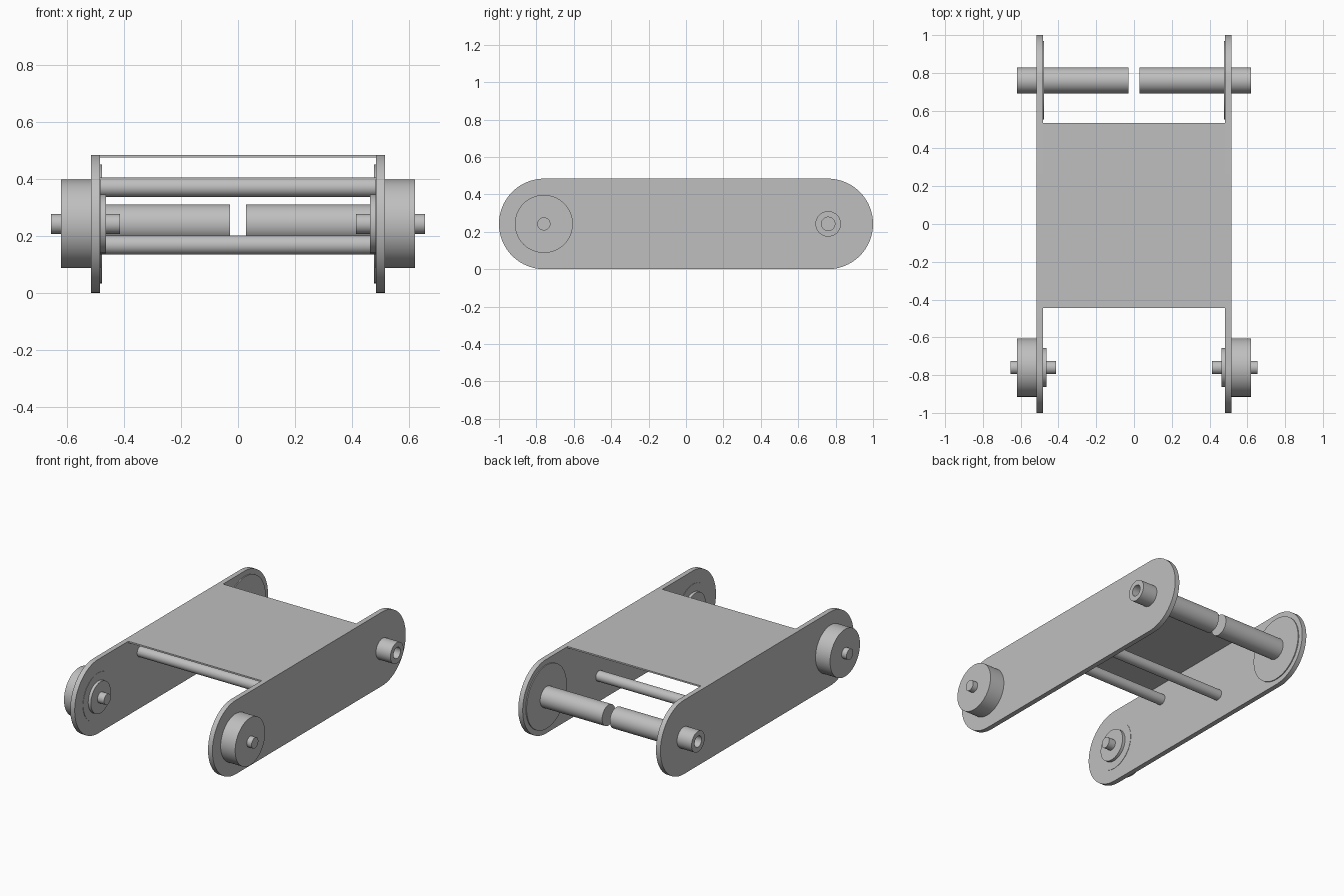
import bpy, bmesh
from math import sin, cos, pi, radians

cube = bpy.data.objects.get("Cube")
if cube:
    bpy.data.objects.remove(cube, do_unlink=True)

grey = bpy.data.materials.new("plain grey")
grey.use_nodes = True
grey.diffuse_color = (0.52, 0.52, 0.52, 1)
grey.node_tree.nodes["Principled BSDF"].inputs["Base Color"].default_value = grey.diffuse_color

HALF, RADIUS, THICK = 0.76, 0.242, 0.032   # side plate: end centre, end radius, thickness
INNER = 0.483                              # inner face of the side plates
AXIS_Z = RADIUS


def finish(name, bm):
    bmesh.ops.recalc_face_normals(bm, faces=bm.faces)
    mesh = bpy.data.meshes.new(name)
    bm.to_mesh(mesh)
    bm.free()
    mesh.materials.append(grey)
    obj = bpy.data.objects.new(name, mesh)
    bpy.context.collection.objects.link(obj)
    bpy.ops.object.select_all(action='DESELECT')
    obj.select_set(True)
    bpy.context.view_layer.objects.active = obj
    bpy.ops.object.shade_smooth_by_angle(angle=radians(30))


def lathe(name, profile, y, z=AXIS_Z, side=1, steps=64):
    """Turn (x, radius) points about an axis along x and cap both ends."""
    bm = bmesh.new()
    rings = []
    for x, r in profile:
        angles = [2 * pi * i / steps for i in range(steps)]
        rings.append([bm.verts.new((side * x, y + r * cos(a), z + r * sin(a))) for a in angles])
    for a, b in zip(rings, rings[1:]):
        for i in range(steps):
            j = (i + 1) % steps
            bm.faces.new((a[i], a[j], b[j], b[i]))
    bm.faces.new(rings[0])
    bm.faces.new(rings[-1])
    finish(name, bm)


def side_plate(name, side):
    """Upright plate with fully rounded ends."""
    bm = bmesh.new()
    steps = 48
    outline = []
    for end in (1, -1):
        for i in range(steps + 1):
            a = -pi / 2 + pi * i / steps
            outline.append((end * (HALF - 0.002 + RADIUS * cos(a)), AXIS_Z + end * RADIUS * sin(a)))
    face = bm.faces.new([bm.verts.new((side * INNER, y, z)) for y, z in outline])
    out = bmesh.ops.extrude_face_region(bm, geom=[face])
    moved = [v for v in out["geom"] if isinstance(v, bmesh.types.BMVert)]
    bmesh.ops.translate(bm, verts=moved, vec=(side * THICK, 0, 0))
    finish(name, bm)


for label, s in (("left", 1), ("right", -1)):
    side_plate(label + "_side_plate", s)
    # front drive: drum, inner boss and through axle
    lathe(label + "_drum", [(INNER - 0.002, 0.155), (0.62, 0.155)], -HALF, side=s)
    lathe(label + "_boss", [(0.462, 0.103), (INNER, 0.103)], -HALF, side=s)
    lathe(label + "_axle", [(0.414, 0.035), (0.655, 0.035)], -HALF, side=s)
    # rear roller with a blind bore in its outer end, and its flange
    lathe(label + "_roller", [(0.028, 0.068), (0.62, 0.068), (0.62, 0.036), (0.5, 0.036)], HALF, side=s)
    lathe(label + "_flange", [(0.477, 0.208), (INNER, 0.208)], HALF, side=s)

# cross rods
lathe("upper_cross_rod", [(-INNER, 0.034), (INNER, 0.034)], -0.32, 0.37)
lathe("lower_cross_rod", [(-INNER, 0.034), (INNER, 0.034)], 0.21, 0.168)

# thin top panel between the side plates
bm = bmesh.new()
bmesh.ops.create_cube(bm, size=1)
bmesh.ops.scale(bm, verts=bm.verts, vec=(2 * INNER, 0.98, 0.01))
bmesh.ops.translate(bm, verts=bm.verts, vec=(0, 0.045, 2 * RADIUS - 0.005))
finish("top_panel", bm)
